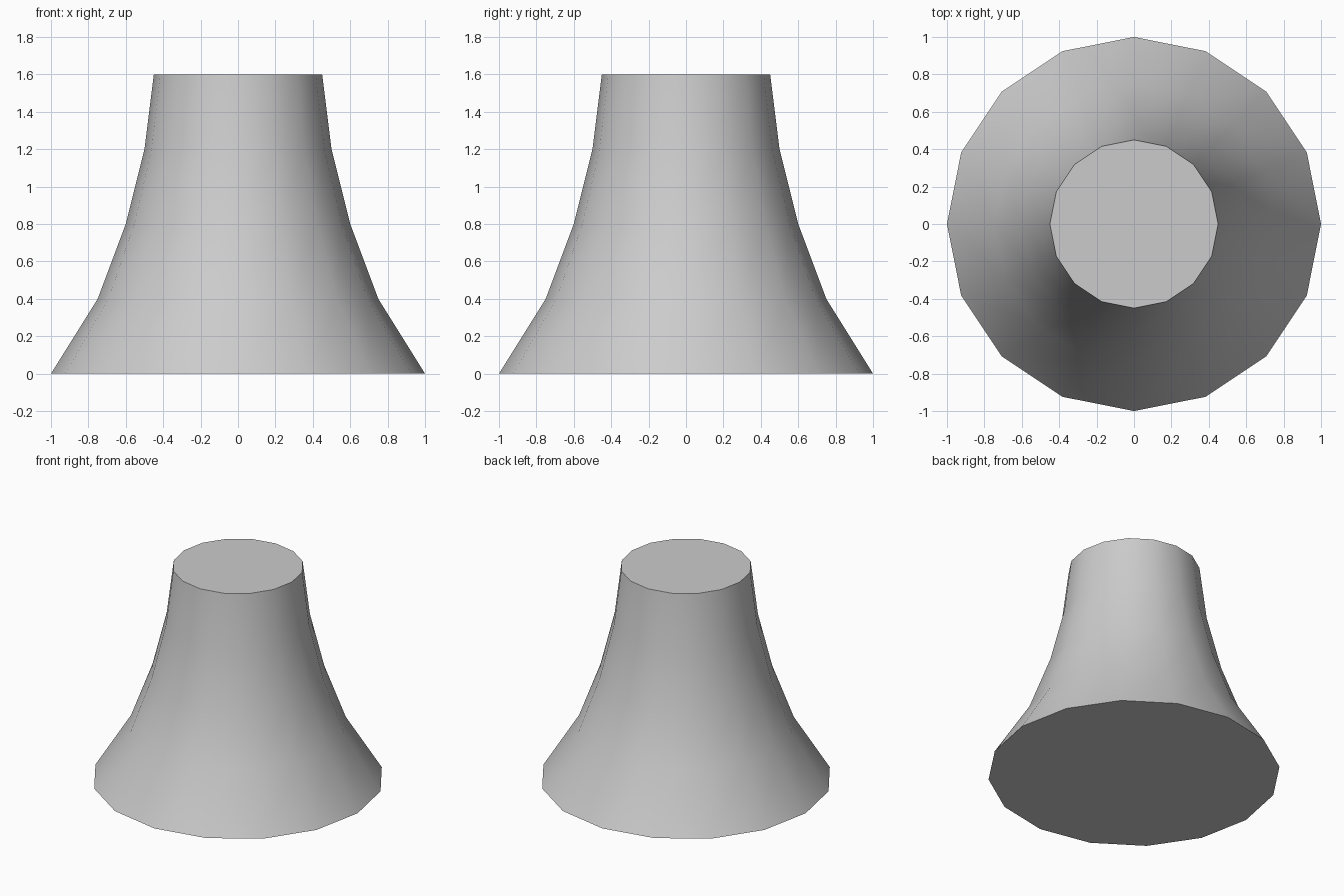
import bpy, bmesh, math

if "Cube" in bpy.data.objects:
    bpy.data.objects.remove(bpy.data.objects["Cube"])

SIDES = 16
PROFILE = [(1.0, 0.0), (0.75, 0.4), (0.6, 0.8), (0.5, 1.2), (0.45, 1.6)]  # radius, height

# Flared body: stacked rings bridged with quads, capped at both ends
bm = bmesh.new()
rings = []
for r, z in PROFILE:
    angles = [2 * math.pi * i / SIDES for i in range(SIDES)]
    rings.append([bm.verts.new((r * math.cos(a), r * math.sin(a), z)) for a in angles])
for low, high in zip(rings, rings[1:]):
    for i in range(SIDES):
        j = (i + 1) % SIDES
        bm.faces.new((low[i], low[j], high[j], high[i]))
bm.faces.new(rings[0][::-1])
bm.faces.new(rings[-1])

mesh = bpy.data.meshes.new("flared_pedestal")
bm.to_mesh(mesh)
bm.free()
body = bpy.data.objects.new("flared_pedestal", mesh)
bpy.context.collection.objects.link(body)

# Smooth sides, crisp cap rims
bpy.context.view_layer.objects.active = body
body.select_set(True)
bpy.ops.object.shade_smooth_by_angle(angle=math.radians(35))
